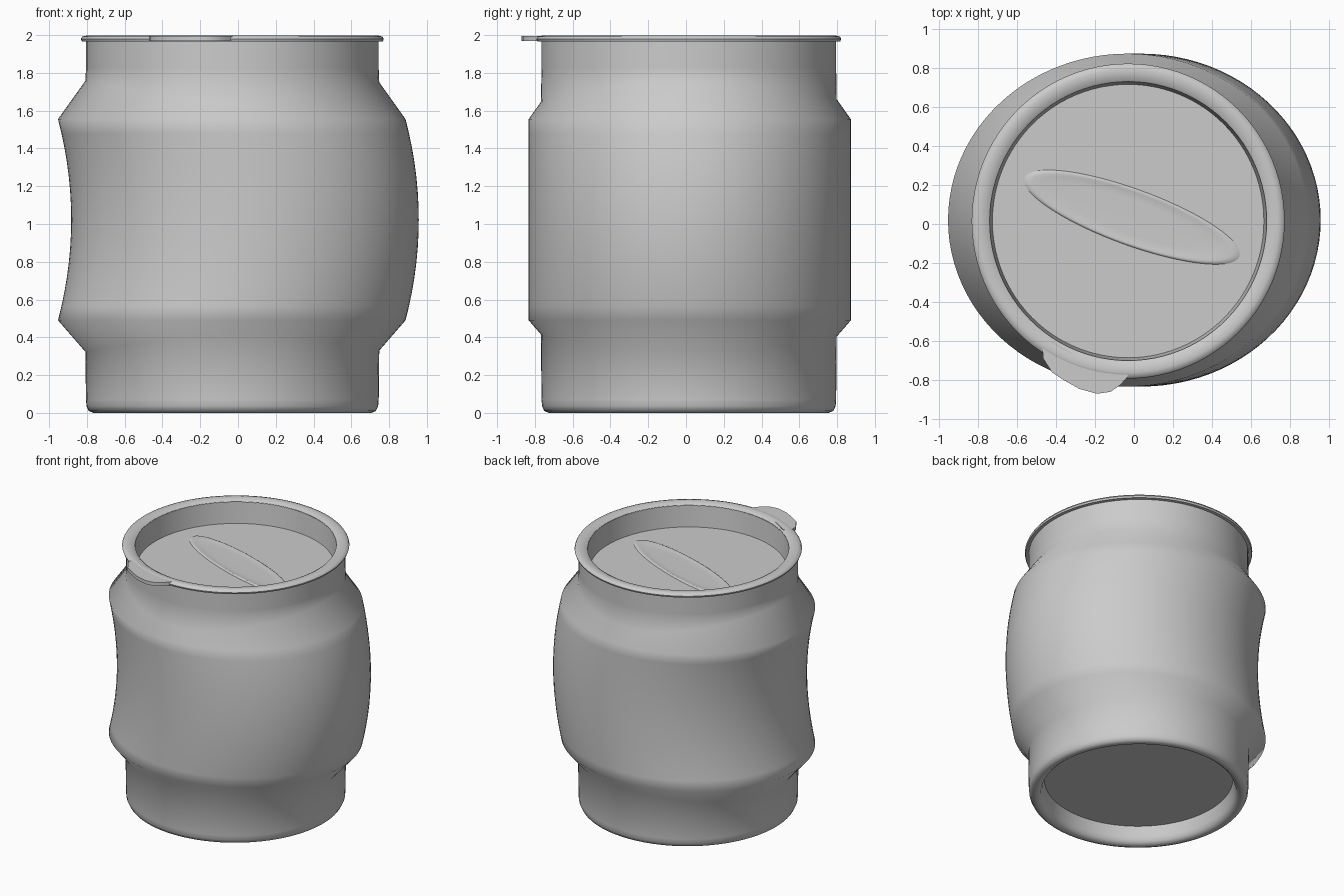
import bpy, bmesh, math
from mathutils import Vector

if "Cube" in bpy.data.objects:
    bpy.data.objects.remove(bpy.data.objects["Cube"], do_unlink=True)

SIDES = 96
CX, CY = -0.03, 0.015      # axis of the can
FLOOR = 1.82               # height of the sunken lid
LOW, HIGH = 0.49, 1.555    # ends of the wide sleeve

grey = bpy.data.materials.new("plain grey")
grey.use_nodes = True
grey.diffuse_color = (0.6, 0.6, 0.6, 1)
grey.node_tree.nodes["Principled BSDF"].inputs["Base Color"].default_value = (0.6, 0.6, 0.6, 1)


def finish(name, bm, angle):
    bmesh.ops.recalc_face_normals(bm, faces=bm.faces)
    mesh = bpy.data.meshes.new(name)
    bm.to_mesh(mesh)
    bm.free()
    mesh.materials.append(grey)
    obj = bpy.data.objects.new(name, mesh)
    bpy.context.collection.objects.link(obj)
    bpy.ops.object.select_all(action='DESELECT')
    obj.select_set(True)
    bpy.context.view_layer.objects.active = obj
    bpy.ops.object.shade_smooth_by_angle(angle=math.radians(angle))


def ellipse(rx, ry, cx, cy, z, turn=0):
    points = []
    for i in range(SIDES):
        a = math.tau * i / SIDES
        u, v = rx * math.cos(a), ry * math.sin(a)
        points.append(Vector((cx + u * math.cos(turn) - v * math.sin(turn),
                              cy + u * math.sin(turn) + v * math.cos(turn), z)))
    return points


def loft(name, rings, closed=False, angle=50):
    """Skin a stack of rings, either capped at both ends or joined into a loop."""
    bm = bmesh.new()
    loops = [[bm.verts.new(p) for p in ring] for ring in rings]
    pairs = list(zip(loops, loops[1:]))
    if closed:
        pairs.append((loops[-1], loops[0]))
    else:
        bm.faces.new(loops[0])
        bm.faces.new(loops[-1])
    for low, high in pairs:
        for i in range(SIDES):
            j = (i + 1) % SIDES
            bm.faces.new((low[i], low[j], high[j], high[i]))
    finish(name, bm, angle)


def can_ring(r, z):
    return ellipse(r, r + 0.005, CX, CY, z)


def sleeve_ring(z):
    # the wide middle bows sideways toward +x at half height
    bow = 0.07 * (1 - ((z - 1.0225) / 0.5325) ** 2)
    return ellipse(0.92, 0.853, -0.033 + bow, 0.02, z)


def shoulder_ring(z, slope):
    # where the sleeve overhangs more, the shoulder is taller
    ring = can_ring(0.778, z)
    for p, q in zip(ring, sleeve_ring(z)):
        p.z += slope * (q - p).length
    return ring


# can body: recessed base, rounded foot, neck, bowed sleeve, neck
foot = [(0.665, 0.13), (0.68, 0.05), (0.69, 0.02), (0.71, 0.004), (0.735, 0),
        (0.76, 0.01), (0.772, 0.035), (0.775, 0.07)]
rings = [can_ring(r, z) for r, z in foot]
rings.append(shoulder_ring(LOW, -1.15))
rings += [sleeve_ring(LOW + (HIGH - LOW) * i / 14) for i in range(15)]
rings.append(shoulder_ring(HIGH, 1.4))
rings.append(can_ring(0.775, FLOOR))
loft("can_body", rings, angle=60)

# neck wall above the sunken lid
wall = [(0.775, FLOOR - 0.005), (0.775, 1.975), (0.71, 1.98), (0.705, 1.92), (0.695, FLOOR - 0.005)]
loft("neck_wall", [can_ring(r, z) for r, z in wall], closed=True)

# rolled rim
rim = [(0.775, 1.965), (0.797, 1.967), (0.802, 1.98), (0.795, 1.992), (0.77, 1.998),
       (0.735, 1.995), (0.712, 1.982), (0.715, 1.97)]
loft("rolled_rim", [can_ring(r, z) for r, z in rim], closed=True)

# shallow oval pressed into the lid: low raised border, flat middle
oval = [(1, -0.002), (0.97, 0.006), (0.92, 0.009), (0.85, 0.005), (0.6, 0.004)]
loft("lid_oval", [ellipse(0.59 * s, 0.145 * s, -0.01, 0.035, FLOOR + h, math.radians(-20))
                  for s, h in oval], angle=70)

# pull tab at the front, lying flush over the rim
outline = [(-0.47, -0.63), (-0.465, -0.69), (-0.42, -0.76), (-0.36, -0.80), (-0.28, -0.845),
           (-0.19, -0.87), (-0.12, -0.86), (-0.07, -0.825), (-0.03, -0.78),
           (-0.06, -0.74), (-0.24, -0.71), (-0.42, -0.60)]
bm = bmesh.new()
face = bm.faces.new([bm.verts.new((x, y, 1.968)) for x, y in outline])
top = bmesh.ops.extrude_face_region(bm, geom=[face])
bmesh.ops.translate(bm, vec=Vector((0, 0, 0.027)),
                    verts=[g for g in top["geom"] if isinstance(g, bmesh.types.BMVert)])
finish("pull_tab", bm, 35)
